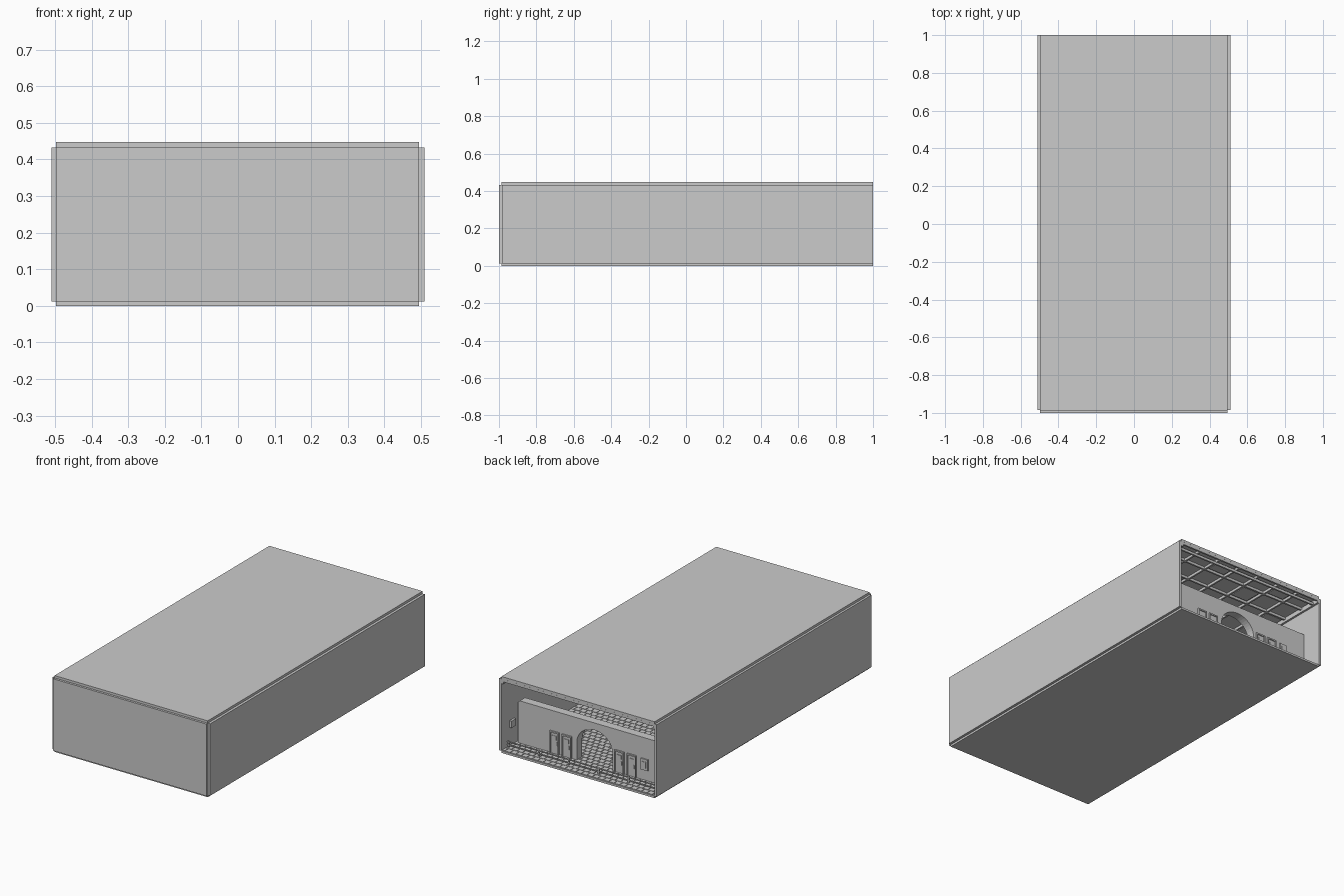
import bpy, bmesh, math, random
from mathutils import Matrix, Vector

if "Cube" in bpy.data.objects:
    bpy.data.objects.remove(bpy.data.objects["Cube"])

random.seed(4)


def add_box(bm, x0, x1, y0, y1, z0, z1):
    size = Matrix.Diagonal((x1 - x0, y1 - y0, z1 - z0, 1))
    mid = Matrix.Translation(((x0 + x1) / 2, (y0 + y1) / 2, (z0 + z1) / 2))
    bmesh.ops.create_cube(bm, size=1, matrix=mid @ size)


def finish(name, bm):
    mesh = bpy.data.meshes.new(name)
    bm.to_mesh(mesh)
    bm.free()
    ob = bpy.data.objects.new(name, mesh)
    bpy.context.collection.objects.link(ob)
    return ob


def boxes(name, *dims):
    bm = bmesh.new()
    for d in dims:
        add_box(bm, *d)
    return finish(name, bm)


# Shell: slabs above and below, walls on three sides, open at the back
boxes("floor_slab", (-0.497, 0.495, -0.987, 1, 0, 0.012))
boxes("ceiling_slab", (-0.497, 0.495, -0.987, 1, 0.433, 0.447))
boxes("left_wall", (-0.51, -0.497, -0.985, 1, 0.012, 0.433))
boxes("right_wall", (0.495, 0.51, -0.985, 1, 0.012, 0.433))
boxes("front_wall", (-0.497, 0.495, -1, -0.985, 0.012, 0.433))

# Paving: rows of small stones with staggered joints
bm = bmesh.new()
nx, ny = 28, 56
sx, sy = 0.99 / nx, 1.98 / ny
for j in range(ny):
    shift = sx / 2 if j % 2 else 0
    for i in range(nx + 1):
        x0 = max(-0.496, -0.496 + i * sx - shift + 0.002)
        x1 = min(0.494, -0.496 + (i + 1) * sx - shift - 0.002)
        if x1 - x0 < 0.005:
            continue
        y0 = -0.983 + j * sy
        top = 0.0145 + random.random() * 0.001
        add_box(bm, x0, x1, y0 + 0.002, y0 + sy - 0.002, 0.0115, top)
finish("paving_stones", bm)

# Coffered ceiling: crossing bars with a thin raised trim in each cell
bm = bmesh.new()
cols, rows = 7, 14
cx, cy = 0.992 / cols, 1.985 / rows
for i in range(cols + 1):
    x = min(max(-0.497 + i * cx, -0.492), 0.490)
    add_box(bm, x - 0.005, x + 0.005, -0.985, 1, 0.418, 0.433)
for j in range(rows + 1):
    y = min(max(-0.985 + j * cy, -0.98), 0.995)
    add_box(bm, -0.497, 0.495, y - 0.005, y + 0.005, 0.418, 0.4328)
finish("ceiling_grid", bm)

bm = bmesh.new()
for i in range(cols):
    for j in range(rows):
        x, y = -0.497 + (i + 0.5) * cx, -0.985 + (j + 0.5) * cy
        drop = 0.008 if random.random() < 0.2 else 0.003
        add_box(bm, x - 0.054, x + 0.054, y - 0.054, y + 0.054, 0.433 - drop, 0.4335)
finish("ceiling_panels", bm)

# Partition with an arched passage
W0, W1, TOP, BASE = -0.497, 0.48, 0.262, 0.012
ARCH_X, R, SPRING = -0.017, 0.115, 0.12
pts = [(W0, BASE), (W0, TOP), (W1 - 0.012, TOP), (W1, TOP - 0.012), (W1, BASE), (ARCH_X + R, BASE)]
for k in range(21):
    a = math.pi * k / 20
    pts.append((ARCH_X + R * math.cos(a), SPRING + 0.1 * math.sin(a)))
pts.append((ARCH_X - R, BASE))
bm = bmesh.new()
face = bm.faces.new([bm.verts.new((x, 0.87, z)) for x, z in pts])
new = bmesh.ops.extrude_face_region(bm, geom=[face])["geom"]
bmesh.ops.translate(bm, vec=Vector((0, -0.05, 0)),
                    verts=[v for v in new if isinstance(v, bmesh.types.BMVert)])
bmesh.ops.recalc_face_normals(bm, faces=bm.faces)
finish("arched_partition", bm)

# Doors on both sides of the passage, each with frame, leaf and handle
for n, x in enumerate((0.24, 0.16, -0.18, -0.26)):
    boxes(f"door_{n + 1}",
          (x - 0.03, x - 0.024, 0.865, 0.879, BASE, 0.142),
          (x + 0.024, x + 0.03, 0.865, 0.879, BASE, 0.142),
          (x - 0.03, x + 0.03, 0.865, 0.879, 0.136, 0.144),
          (x - 0.024, x + 0.024, 0.865, 0.873, BASE, 0.136),
          (x - 0.018, x - 0.012, 0.87, 0.878, 0.065, 0.085),
          (x - 0.012, x + 0.014, 0.87, 0.876, 0.095, 0.12))

# Small notice frame and wall cabinet
boxes("notice_frame", (-0.365, -0.32, 0.865, 0.877, 0.075, 0.14),
      (-0.355, -0.33, 0.87, 0.88, 0.09, 0.125))
boxes("wall_cabinet", (0.482, 0.496, 0.885, 0.925, 0.12, 0.16))

# Low rail in front of the partition
bm = bmesh.new()
for z in (0.028, 0.046):
    add_box(bm, W0, 0.495, 0.942, 0.948, z - 0.003, z + 0.003)
for k in range(6):
    x = -0.485 + k * 0.194
    add_box(bm, x - 0.004, x + 0.004, 0.941, 0.949, BASE, 0.05)
finish("low_rail", bm)

# Cornice along the side walls and a header at the opening
boxes("cornice", (-0.497, -0.485, -0.985, 1, 0.405, 0.42),
      (0.483, 0.495, -0.985, 1, 0.405, 0.42),
      (-0.497, 0.495, 0.955, 0.965, 0.405, 0.42))
